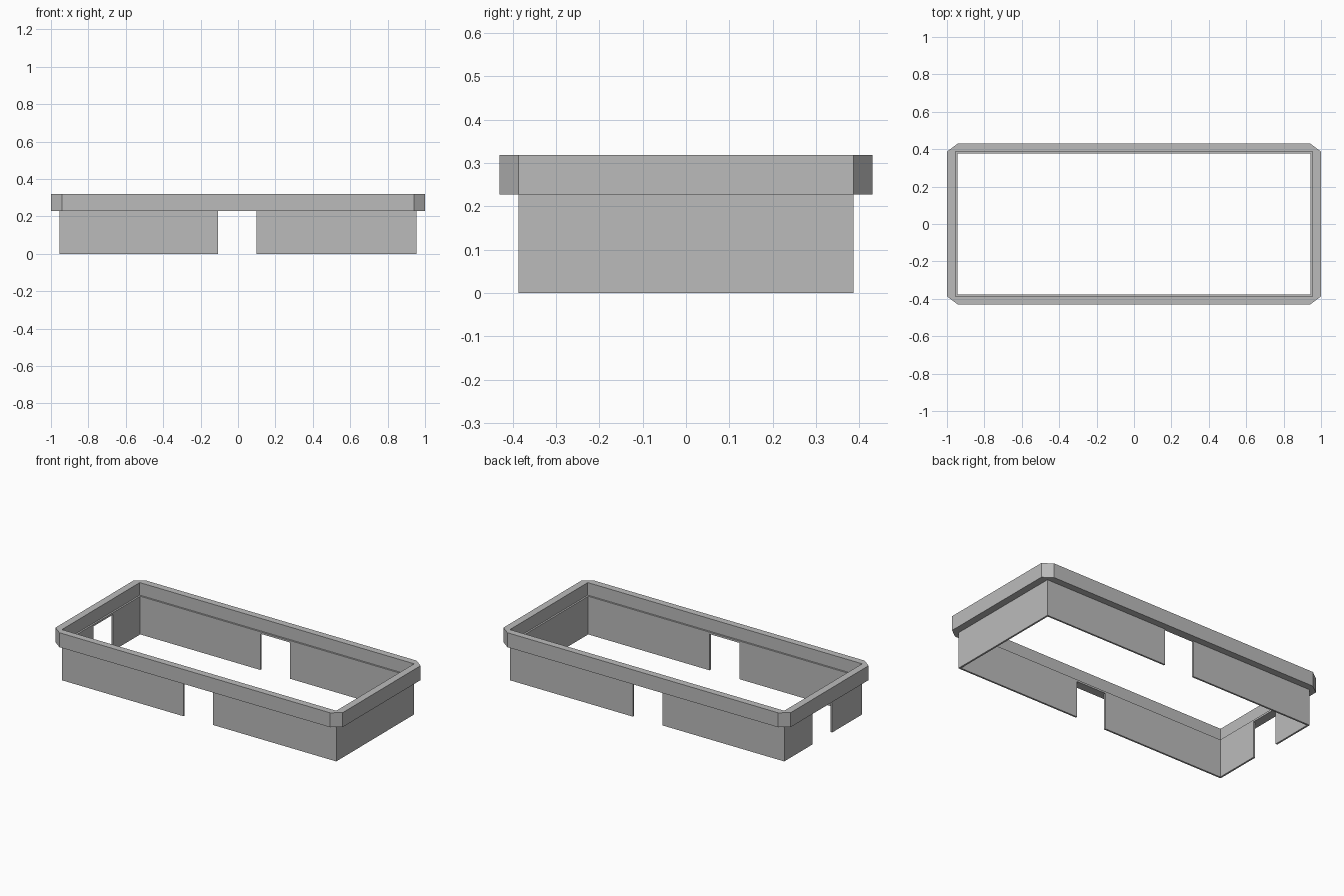
import bpy
import bmesh

cube = bpy.data.objects.get("Cube")
if cube:
    bpy.data.objects.remove(cube, do_unlink=True)

grey = bpy.data.materials.new("plain_grey")
grey.use_nodes = True
colour = (0.5, 0.5, 0.5, 1.0)
grey.diffuse_color = colour
grey.node_tree.nodes["Principled BSDF"].inputs["Base Color"].default_value = colour


def prism(name, outline, z0, z1):
    """Upright prism over a counter-clockwise outline."""
    bm = bmesh.new()
    base = bm.faces.new([bm.verts.new((x, y, z0)) for x, y in outline])
    top = bmesh.ops.extrude_face_region(bm, geom=[base])["geom"]
    verts = [v for v in top if isinstance(v, bmesh.types.BMVert)]
    bmesh.ops.translate(bm, verts=verts, vec=(0, 0, z1 - z0))
    bmesh.ops.recalc_face_normals(bm, faces=bm.faces)
    mesh = bpy.data.meshes.new(name)
    bm.to_mesh(mesh)
    bm.free()
    mesh.materials.append(grey)
    obj = bpy.data.objects.new(name, mesh)
    bpy.context.collection.objects.link(obj)
    return obj


def rect(x0, x1, y0, y1):
    return [(x0, y0), (x1, y0), (x1, y1), (x0, y1)]


def centred(x, y):
    return rect(-x, x, -y, y)


def chamfered(x, y, cx, cy):
    return [(x - cx, -y), (x, cy - y), (x, y - cy), (x - cx, y),
            (cx - x, y), (-x, y - cy), (-x, cy - y), (cx - x, -y)]


def cut(obj, outline, z0, z1):
    """Subtract a prism from obj, then discard the cutter."""
    cutter = prism("cutter", outline, z0, z1)
    cutter.hide_render = True
    mod = obj.modifiers.new("cut", "BOOLEAN")
    mod.operation = "DIFFERENCE"
    mod.solver = "EXACT"
    mod.object = cutter
    bpy.context.view_layer.objects.active = obj
    bpy.ops.object.modifier_apply(modifier=mod.name)
    bpy.data.objects.remove(cutter, do_unlink=True)


RIM_Z, LEDGE_Z, TOP_Z = 0.228, 0.24, 0.319
OUTER = (0.955, 0.387)
INNER = (0.944, 0.376)

# Skirt wall with openings in front, back and right side
wall = prism("skirt_wall", centred(*OUTER), 0, RIM_Z)
cut(wall, centred(*INNER), -0.1, 0.5)
cut(wall, rect(-0.108, 0.098, -0.6, 0.6), -0.1, 0.5)
cut(wall, rect(-1.2, -0.5, -0.09, 0.105), -0.1, 0.5)

# Chamfered rim with a thin ledge inside its lower edge
rim = prism("top_rim", chamfered(1.0, 0.43, 0.058, 0.043), RIM_Z, TOP_Z)
cut(rim, centred(*INNER), 0, 0.5)
cut(rim, centred(*OUTER), LEDGE_Z, 0.5)
